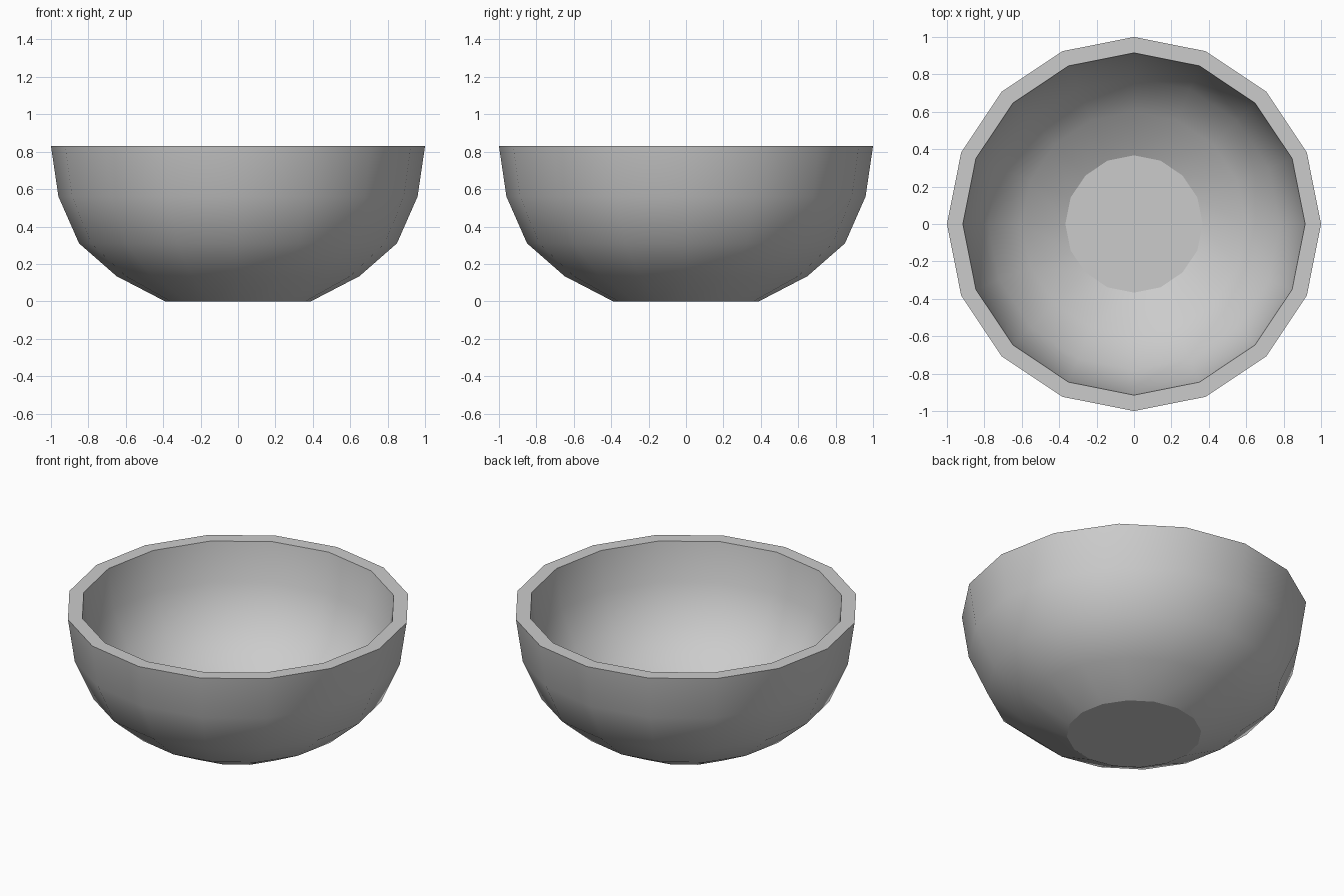
import bpy
import bmesh
import math

cube = bpy.data.objects.get("Cube")
if cube:
    bpy.data.objects.remove(cube, do_unlink=True)

SIDES = 16
WALL = 0.085
HEIGHT = 0.83

# Plain grey material
grey = bpy.data.materials.new("plain grey")
grey.use_nodes = True
grey.diffuse_color = (0.6, 0.6, 0.6, 1)
grey.node_tree.nodes["Principled BSDF"].inputs["Base Color"].default_value = (0.6, 0.6, 0.6, 1)

# Wall section: up the outside, over the flat rim, down the inside to the floor
outside = [(0.39, 0), (0.65, 0.135), (0.85, 0.31), (0.96, 0.56), (1, HEIGHT)]
inside = [(0.915, HEIGHT), (0.88, 0.585), (0.78, 0.36), (0.6, 0.205), (0.367, WALL)]

# Revolve the section, then close the base and the inner floor
bm = bmesh.new()
section = [bm.verts.new((r, 0, z)) for r, z in outside + inside]
edges = [bm.edges.new(pair) for pair in zip(section, section[1:])]
bmesh.ops.spin(bm, geom=section + edges, cent=(0, 0, 0), axis=(0, 0, 1),
               angle=math.tau, steps=SIDES)
bmesh.ops.remove_doubles(bm, verts=bm.verts, dist=0.001)
bmesh.ops.holes_fill(bm, edges=[e for e in bm.edges if e.is_boundary], sides=SIDES)
bmesh.ops.recalc_face_normals(bm, faces=bm.faces)

# Curved walls are smooth; base, floor and rim are flat with crisp borders
for face in bm.faces:
    face.smooth = abs(face.normal.z) < 0.99
for edge in bm.edges:
    edge.smooth = len({f.smooth for f in edge.link_faces}) == 1

mesh = bpy.data.meshes.new("bowl")
bm.to_mesh(mesh)
bm.free()
mesh.materials.append(grey)
bowl = bpy.data.objects.new("bowl", mesh)
bpy.context.collection.objects.link(bowl)
